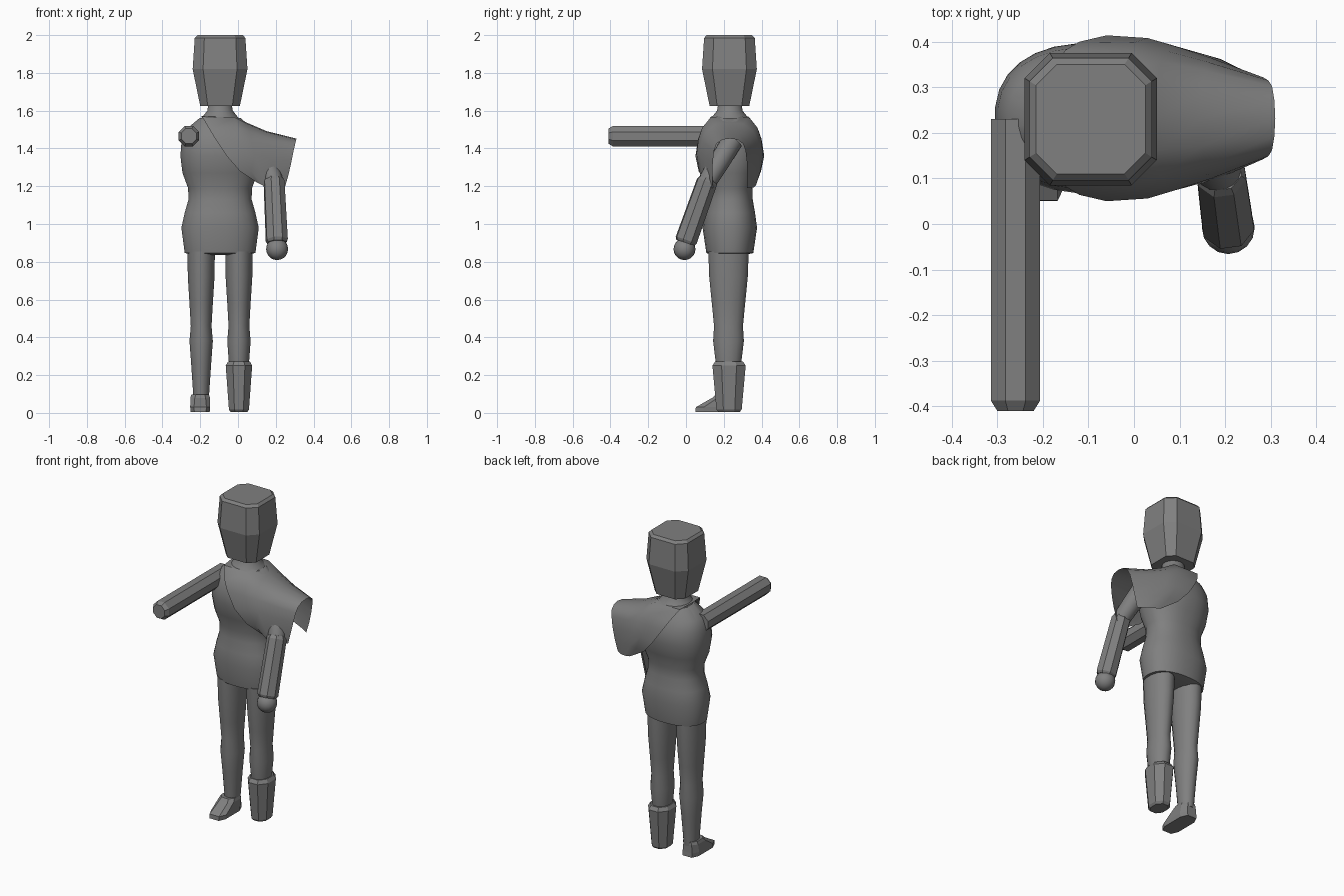
import bpy, bmesh, math
from mathutils import Vector, Matrix

CX, CY = -0.095, 0.232      # body axis

grey = bpy.data.materials.new("stone grey")
grey.diffuse_color = (0.215, 0.215, 0.215, 1)


def finish(name, bm, smooth):
    bmesh.ops.recalc_face_normals(bm, faces=bm.faces)
    me = bpy.data.meshes.new(name)
    bm.to_mesh(me)
    bm.free()
    me.materials.append(grey)
    ob = bpy.data.objects.new(name, me)
    bpy.context.collection.objects.link(ob)
    if smooth:
        bpy.ops.object.select_all(action='DESELECT')
        ob.select_set(True)
        bpy.context.view_layer.objects.active = ob
        bpy.ops.object.shade_smooth_by_angle(angle=math.radians(40))
    return ob


def loft(name, rings, smooth=False, closed=True):
    """Skin a list of equal-length point rings; closed rings get end caps."""
    bm = bmesh.new()
    rows = [[bm.verts.new(p) for p in r] for r in rings]
    n = len(rows[0])
    for a, b in zip(rows, rows[1:]):
        for i in range(n if closed else n - 1):
            j = (i + 1) % n
            bm.faces.new((a[i], a[j], b[j], b[i]))
    if closed:
        bm.faces.new(rows[0])
        bm.faces.new(rows[-1])
    return finish(name, bm, smooth)


def oval(x, y, z, hx, hy, n=24, power=2.0):
    pts = []
    for i in range(n):
        a = math.tau * (i + 0.5) / n
        c, s = math.cos(a), math.sin(a)
        pts.append((x + hx * math.copysign(abs(c) ** (2 / power), c),
                    y + hy * math.copysign(abs(s) ** (2 / power), s), z))
    return pts


def octagon(x, y, z, hx, hy, k=0.62):
    """Chamfered rectangle with half sizes hx, hy; k is the flat fraction."""
    return [(x + hx * u, y + hy * v, z) for u, v in
            ((1, -k), (1, k), (k, 1), (-k, 1), (-1, k), (-1, -k), (-k, -1), (k, -1))]


def rod(name, start, end, sections, n=8, smooth=False):
    """Prism along start-end; sections are (fraction, radius to flats)."""
    start, end = Vector(start), Vector(end)
    d = end - start
    rot = d.to_track_quat('Z', 'Y').to_matrix()
    rings = []
    for t, r in sections:
        r /= math.cos(math.pi / n)
        rings.append([start + d * t + rot @ Vector(p) for p in oval(0, 0, 0, r, r, n)])
    return loft(name, rings, smooth)


# Head: chamfered block widening at the brow
loft("head", [octagon(CX, 0.23, z, h, h) for z, h in
              ((1.625, 0.105), (1.82, 0.145), (1.985, 0.134), (2.0, 0.12))])

# Neck
loft("neck", [oval(CX, CY, z, r, r) for z, r in
              ((1.53, 0.125), (1.57, 0.092), (1.60, 0.068), (1.65, 0.06))], True)

# Torso with flared hem
torso = ((0.835, 0.11, 0.07), (0.846, 0.188, 0.125), (0.98, 0.206, 0.145),
         (1.06, 0.188, 0.134), (1.13, 0.168, 0.122), (1.19, 0.17, 0.12),
         (1.27, 0.2, 0.143), (1.36, 0.211, 0.165), (1.44, 0.205, 0.156),
         (1.50, 0.182, 0.128), (1.56, 0.11, 0.085))
loft("torso", [oval(CX, CY, z, hx, hy, 28, 2.3) for z, hx, hy in torso], True)

# Legs, mirrored about the body axis; the plain one reaches the ankle
leg = ((0.855, 0.074, 0.109), (0.72, 0.072, 0.104), (0.58, 0.063, 0.09),
       (0.46, 0.056, 0.078), (0.38, 0.063, 0.083), (0.26, 0.054, 0.068),
       (0.07, 0.041, 0.05))
for side, name in ((-1, "right_leg"), (1, "left_leg")):
    loft(name, [oval(CX + side * 0.1, 0.225, z, hx, hy, 16) for z, hx, hy in leg], True)

# Foot: flat sole with a sloped toe
loft("right_foot", [octagon(-0.2, y, z, hx, hy, k) for y, z, hx, hy, k in
                    ((0.162, 0.004, 0.05, 0.112, 0.62), (0.162, 0.03, 0.053, 0.11, 0.62),
                     (0.205, 0.08, 0.052, 0.066, 0.55), (0.213, 0.098, 0.046, 0.056, 0.5))])

# Boot stump on the other leg
loft("left_boot", [octagon(0.005, 0.228, z, hx, hy, 0.45) for z, hx, hy in
                   ((0.004, 0.044, 0.056), (0.018, 0.053, 0.067),
                    (0.25, 0.07, 0.088), (0.272, 0.058, 0.074))])

# Raised straight arm
rod("right_arm", (-0.26, 0.23, 1.465), (-0.26, -0.41, 1.465),
    ((0, 0.054), (0.965, 0.054), (1, 0.04)))

# Lowered arm: sleeve, forearm, round hand
rod("left_upper_arm", (0.11, 0.245, 1.44), (0.19, 0.113, 1.225),
    ((0, 0.055), (0.5, 0.054), (0.95, 0.05), (1.03, 0.044)), 16, True)
rod("left_forearm", (0.19, 0.117, 1.24), (0.206, -0.004, 0.90),
    ((0, 0.044), (0.05, 0.053), (0.96, 0.056), (1, 0.048)))
bm = bmesh.new()
bmesh.ops.create_uvsphere(bm, u_segments=16, v_segments=10, radius=0.058,
                          matrix=Matrix.Translation((0.207, -0.008, 0.867)))
finish("left_hand", bm, True)

# Shawl: arches from chest edge to open shoulder end, as (x, z, half depth) from ridge to hem
arches = (
    ((-0.20, 1.572, 0), (-0.19, 1.568, 0.10), (-0.15, 1.50, 0.15),
     (-0.12, 1.45, 0.168), (-0.06, 1.36, 0.182), (0.01, 1.28, 0.165), (0.10, 1.22, 0.13)),
    ((-0.02, 1.572, 0), (-0.02, 1.566, 0.10), (-0.005, 1.51, 0.146),
     (0.0, 1.45, 0.166), (0.03, 1.37, 0.176), (0.07, 1.28, 0.162), (0.13, 1.205, 0.138)),
    ((0.05, 1.535, 0), (0.05, 1.53, 0.07), (0.06, 1.49, 0.125),
     (0.07, 1.44, 0.148), (0.09, 1.37, 0.158), (0.12, 1.28, 0.15), (0.17, 1.195, 0.13)),
    ((0.15, 1.492, 0), (0.15, 1.487, 0.06), (0.155, 1.455, 0.105),
     (0.16, 1.42, 0.124), (0.17, 1.35, 0.132), (0.19, 1.27, 0.13), (0.21, 1.19, 0.115)),
    ((0.31, 1.452, 0), (0.308, 1.447, 0.04), (0.303, 1.425, 0.07),
     (0.295, 1.39, 0.083), (0.283, 1.33, 0.09), (0.267, 1.26, 0.092), (0.247, 1.19, 0.09)))
loft("shawl", [[(x, CY - h, z) for x, z, h in reversed(a)] +
               [(x, CY + h, z) for x, z, h in a[1:]] for a in arches],
     True, closed=False)
